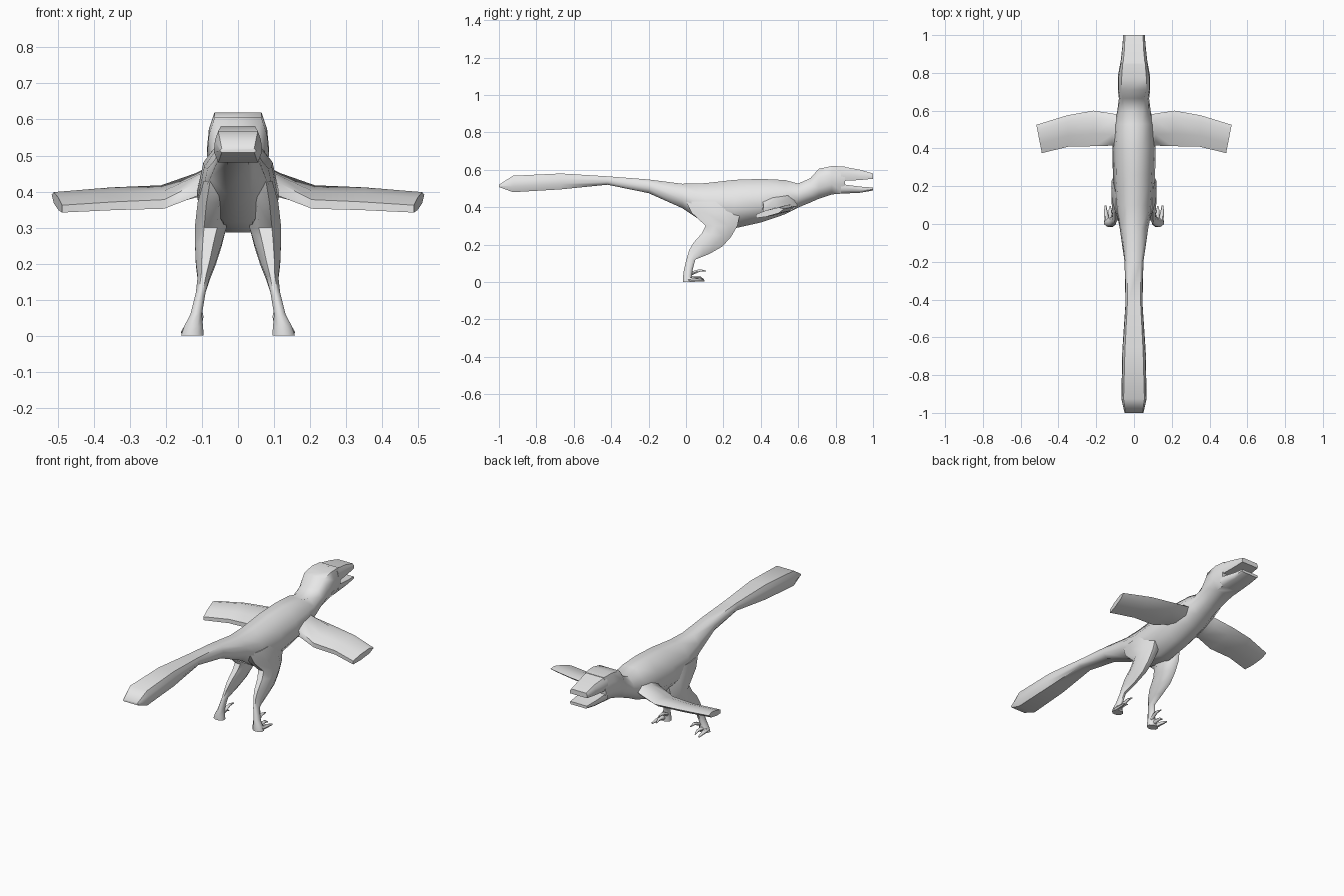
import bpy, bmesh, math
from mathutils import Vector

skin = bpy.data.materials.new("plain grey")
skin.diffuse_color = (0.8, 0.8, 0.8, 1)


def loft(name, rings, mirror=False, angle=60):
    """Skin a closed surface through rings of equal point count."""
    bm = bmesh.new()
    loops = [[bm.verts.new(p) for p in ring] for ring in rings]
    n = len(loops[0])
    for a, b in zip(loops, loops[1:]):
        for i in range(n):
            bm.faces.new((a[i], a[(i + 1) % n], b[(i + 1) % n], b[i]))
    bm.faces.new(loops[0])
    bm.faces.new(loops[-1])
    bmesh.ops.recalc_face_normals(bm, faces=bm.faces)
    me = bpy.data.meshes.new(name)
    bm.to_mesh(me)
    bm.free()
    me.materials.append(skin)
    ob = bpy.data.objects.new(name, me)
    bpy.context.collection.objects.link(ob)
    if mirror:
        ob.modifiers.new("mirror", 'MIRROR')
    bpy.ops.object.select_all(action='DESELECT')
    ob.select_set(True)
    bpy.context.view_layer.objects.active = ob
    bpy.ops.object.shade_smooth_by_angle(angle=math.radians(angle))
    return ob


def section(y, top, bot, w, wt, wb):
    """Symmetric cross-section: flat back, sloped flanks, flat belly."""
    h = top - bot
    side = [(wt, top), (wt + (w - wt) * 0.75, bot + h * 0.7), (w, bot + h * 0.35), (wb, bot)]
    return [(x, y, z) for x, z in side] + [(-x, y, z) for x, z in reversed(side)]


# Tail, torso, neck and back of the head: y, top, bottom, half widths
loft("body", [section(*r) for r in (
    (-1.00, 0.520, 0.508, 0.050, 0.045, 0.045),
    (-0.925, 0.568, 0.480, 0.067, 0.055, 0.055),
    (-0.67, 0.580, 0.495, 0.062, 0.048, 0.050),
    (-0.42, 0.565, 0.520, 0.045, 0.035, 0.035),
    (-0.20, 0.548, 0.475, 0.050, 0.034, 0.030),
    (-0.02, 0.525, 0.395, 0.076, 0.036, 0.035),
    (0.10, 0.528, 0.315, 0.100, 0.038, 0.040),
    (0.26, 0.546, 0.287, 0.112, 0.040, 0.040),
    (0.40, 0.551, 0.318, 0.114, 0.042, 0.045),
    (0.53, 0.545, 0.362, 0.105, 0.042, 0.045),
    (0.60, 0.526, 0.398, 0.088, 0.045, 0.045),
    (0.665, 0.555, 0.425, 0.080, 0.055, 0.045),
    (0.71, 0.605, 0.445, 0.086, 0.065, 0.050),
    (0.78, 0.620, 0.468, 0.086, 0.065, 0.055),
    (0.85, 0.617, 0.474, 0.073, 0.060, 0.055))])

# Jaws, parted in front of the head
loft("upper_jaw", [section(*r) for r in (
    (0.83, 0.618, 0.540, 0.074, 0.060, 0.068),
    (0.93, 0.600, 0.545, 0.063, 0.050, 0.060),
    (1.00, 0.580, 0.552, 0.057, 0.048, 0.055))], angle=50)
loft("lower_jaw", [section(*r) for r in (
    (0.83, 0.523, 0.472, 0.073, 0.070, 0.055),
    (0.93, 0.510, 0.477, 0.062, 0.060, 0.050),
    (1.00, 0.505, 0.489, 0.056, 0.054, 0.048))], angle=50)


def blade(lead, trail, thick):
    """Wing cross-section between a leading and a trailing edge."""
    a, b = Vector(trail), Vector(lead)
    shape = [(1, 0), (0.8, 0.45), (0.35, 0.5), (0, 0.3), (0, -0.3), (0.35, -0.5), (0.8, -0.45)]
    return [a.lerp(b, u) + Vector((0, 0, v * thick)) for u, v in shape]


# Wings
loft("wings", [
    blade((0.05, 0.57, 0.450), (0.05, 0.37, 0.430), 0.090),
    blade((0.115, 0.585, 0.430), (0.115, 0.415, 0.405), 0.060),
    blade((0.215, 0.600, 0.407), (0.205, 0.412, 0.365), 0.042),
    blade((0.355, 0.575, 0.403), (0.345, 0.410, 0.360), 0.038),
    blade((0.517, 0.525, 0.391), (0.488, 0.375, 0.352), 0.034)], mirror=True)


def oval(z, y0, y1, x0, x1, tilt=0.0):
    """Eight-sided limb ring, optionally raised at the front."""
    out = []
    for i in range(8):
        t = math.tau * (i + 0.5) / 8
        c, s = math.cos(t) / 0.924, math.sin(t) / 0.924
        out.append(((x0 + x1) / 2 + c * (x1 - x0) / 2,
                    (y0 + y1) / 2 + s * (y1 - y0) / 2, z + s * tilt))
    return out


# Legs, from the hip down to the sole
loft("legs", [oval(*r) for r in (
    (0.43, 0.00, 0.28, 0.035, 0.095),
    (0.37, 0.03, 0.29, 0.028, 0.112),
    (0.30, 0.105, 0.275, 0.032, 0.120),
    (0.25, 0.085, 0.240, 0.046, 0.119, -0.01),
    (0.20, 0.040, 0.195, 0.062, 0.117, -0.01),
    (0.16, 0.017, 0.125, 0.078, 0.112, -0.01),
    (0.12, 0.002, 0.050, 0.090, 0.117),
    (0.06, -0.012, 0.034, 0.100, 0.132),
    (0.025, -0.016, 0.032, 0.097, 0.150),
    (0.0, -0.016, 0.032, 0.095, 0.158))], mirror=True)


def toe(name, path):
    """Tapered claw along points of x, y, z, radius."""
    rings = [[(x + r * math.cos(k * math.tau / 6), y, z + r * math.sin(k * math.tau / 6))
              for k in range(6)] for x, y, z, r in path]
    loft(name, rings, mirror=True)


# Toes: two on the ground, one raised sickle claw on the inner side
toe("outer_toes", [(0.143, 0.01, 0.013, 0.014), (0.148, 0.06, 0.010, 0.010), (0.152, 0.098, 0.006, 0.005)])
toe("middle_toes", [(0.124, 0.01, 0.018, 0.014), (0.125, 0.05, 0.024, 0.010),
                    (0.126, 0.075, 0.025, 0.008), (0.126, 0.095, 0.013, 0.003)])
toe("sickle_claws", [(0.112, 0.01, 0.035, 0.013), (0.107, 0.045, 0.052, 0.011),
                     (0.105, 0.075, 0.062, 0.008), (0.105, 0.108, 0.058, 0.003)])
